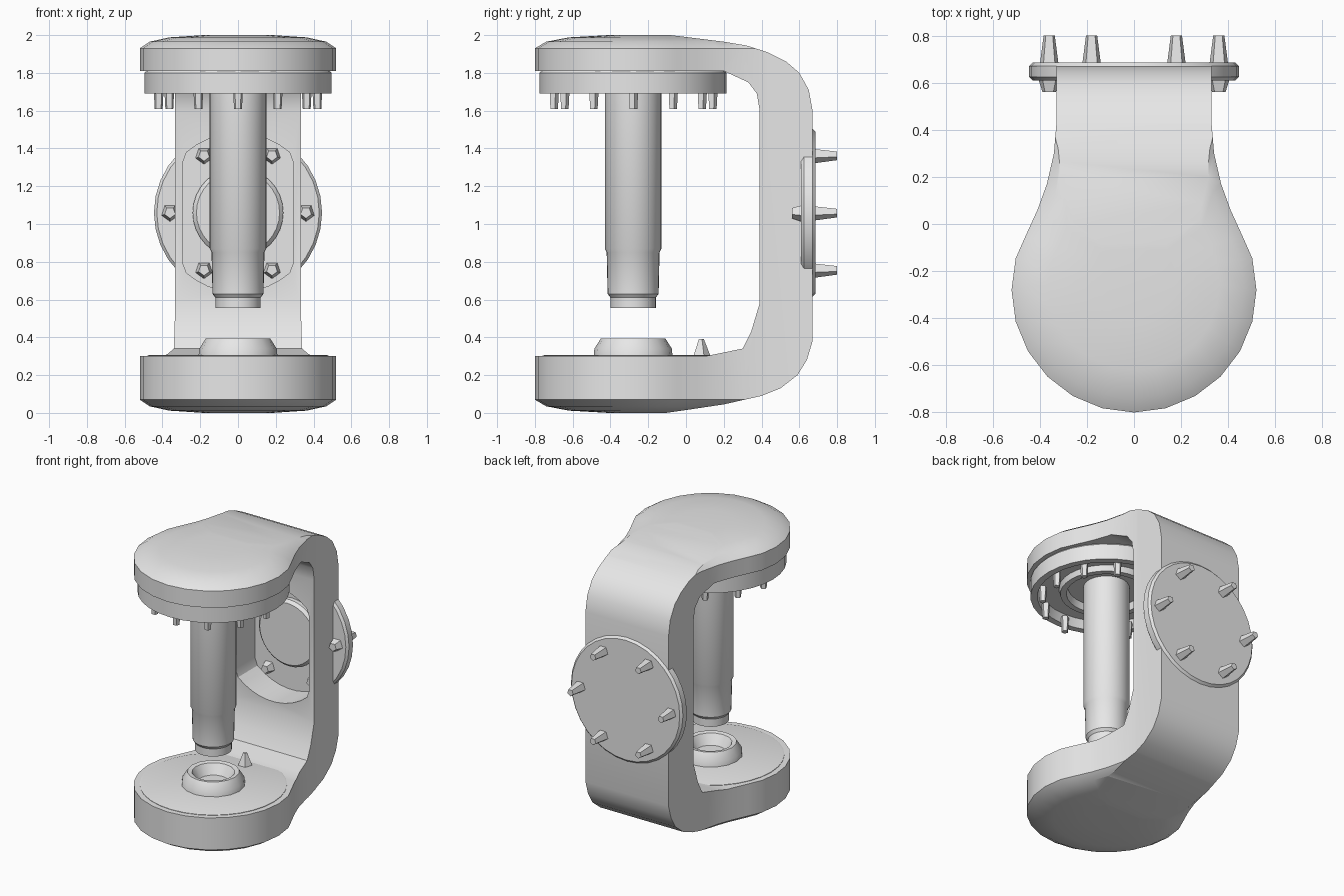
import bpy, bmesh, math
from mathutils import Matrix, Vector

cube = bpy.data.objects.get("Cube")
if cube:
    bpy.data.objects.remove(cube, do_unlink=True)

grey = bpy.data.materials.new("plain grey")
grey.use_nodes = True
colour = (0.8, 0.8, 0.8, 1)
grey.diffuse_color = colour
grey.node_tree.nodes["Principled BSDF"].inputs["Base Color"].default_value = colour

AXIS_Y = -0.28     # plunger and head axis
WHEEL_Z = 1.06     # height of the rear wheel
SINK = Matrix.Rotation(-math.pi / 2, 4, 'X')   # turns +z to +y


def finish(name, bm, matrix=None):
    if matrix:
        bm.transform(matrix)
    bmesh.ops.recalc_face_normals(bm, faces=bm.faces)
    mesh = bpy.data.meshes.new(name)
    bm.to_mesh(mesh)
    bm.free()
    mesh.materials.append(grey)
    obj = bpy.data.objects.new(name, mesh)
    bpy.context.scene.collection.objects.link(obj)
    return obj


def smooth(obj, angle=32):
    bpy.ops.object.select_all(action='DESELECT')
    obj.select_set(True)
    bpy.context.view_layer.objects.active = obj
    bpy.ops.object.shade_smooth_by_angle(angle=math.radians(angle))


def loft(name, rings, matrix=None):
    """Skin a stack of equal-length closed rings and cap both ends."""
    bm = bmesh.new()
    rows = [[bm.verts.new(p) for p in ring] for ring in rings]
    n = len(rows[0])
    for a, b in zip(rows, rows[1:]):
        for i in range(n):
            j = (i + 1) % n
            bm.faces.new((a[i], a[j], b[j], b[i]))
    bm.faces.new(rows[0])
    bm.faces.new(rows[-1])
    return finish(name, bm, matrix)


def lathe(name, profile, matrix, sides=32):
    def ring(r, z):
        return [(r * math.cos(math.tau * i / sides),
                 r * math.sin(math.tau * i / sides), z) for i in range(sides)]
    obj = loft(name, [ring(r, z) for r, z in profile], matrix)
    smooth(obj)
    return obj


def boolean(target, cutter, operation):
    mod = target.modifiers.new(operation.lower(), 'BOOLEAN')
    mod.operation = operation
    mod.solver = 'EXACT'
    mod.object = cutter
    bpy.context.view_layer.objects.active = target
    bpy.ops.object.modifier_apply(modifier=mod.name)
    bpy.data.objects.remove(cutter, do_unlink=True)


# C-shaped frame: side profile as (y, z)
upper = [(-0.8, 2.02), (-0.25, 2.02), (0, 1.99), (0.2, 1.965), (0.32, 1.945),
         (0.43, 1.91), (0.53, 1.86), (0.6, 1.8), (0.65, 1.71), (0.67, 1.6)]
lower = [(0.67, 0.38), (0.64, 0.28), (0.59, 0.2), (0.5, 0.13), (0.4, 0.09),
         (0.2, 0.045), (0, 0.015), (-0.25, -0.02), (-0.8, -0.02)]
inner = [(-0.8, 0.3), (0.1, 0.3), (0.3, 0.34), (0.345, 0.43), (0.39, 0.58),
         (0.39, 1.6), (0.375, 1.69), (0.33, 1.75), (0.2, 1.81), (-0.8, 1.81)]
side = upper + lower + inner
frame = loft("frame", [[(x, y, z) for y, z in side] for x in (-0.7, 0.7)])

# Plan outline: round head running into a narrower column
half = [(0.52 * math.sin(math.radians(a)), AXIS_Y - 0.52 * math.cos(math.radians(a)))
        for a in range(0, 106, 15)]
half += [(0.46, -0.05), (0.41, 0.06), (0.37, 0.17), (0.34, 0.3), (0.33, 0.42), (0.33, 0.72)]
outline = half + [(-x, y) for x, y in reversed(half[1:])]
layers = [(0, 0.35), (0.012, 0.7), (0.035, 0.9), (0.07, 1)]
layers += [(2 - z, s) for z, s in reversed(layers)]
plan = loft("plan_cutter", [[(x * s, (y + 0.2) * s - 0.2, z) for x, y in outline]
                            for z, s in layers])
boolean(frame, plan, 'INTERSECT')

# Round recess in the column front, kept inside its side walls
hollow = []
for y in (0.2, 0.64):
    ring = []
    for i in range(40):
        a = math.tau * (i + 0.5) / 40
        ring.append((max(-0.29, min(0.29, 0.42 * math.cos(a))), y,
                     WHEEL_Z + 0.42 * math.sin(a)))
    hollow.append(ring)
boolean(frame, loft("recess_cutter", hollow), 'DIFFERENCE')
smooth(frame)

# Rear wheel with a raised hub inside the recess
wheel = Matrix.Translation((0, 0, WHEEL_Z)) @ SINK
lathe("rear_wheel", [(0.43, 0.61), (0.445, 0.625), (0.445, 0.67), (0.43, 0.685)], wheel)
lathe("wheel_hub", [(0.22, 0.56), (0.24, 0.58), (0.24, 0.63)], wheel)


def stud(name, location, r1, r2, depth, axis=None, sides=5):
    bm = bmesh.new()
    bmesh.ops.create_cone(bm, cap_ends=True, segments=sides,
                          radius1=r1, radius2=r2, depth=depth)
    return finish(name, bm, Matrix.Translation(location) @ (axis or Matrix()))


# Six studs through the wheel
for i in range(6):
    a = math.tau * i / 6
    x, z = 0.36 * math.cos(a), WHEEL_Z + 0.35 * math.sin(a)
    stud("wheel_stud", (x, 0.738, z), 0.042, 0.025, 0.124, SINK)
    stud("wheel_stud_head", (x, 0.59, z), 0.03, 0.05, 0.06, SINK)

# Stepped collar under the head, open from below
axis = Matrix.Translation((0, AXIS_Y, 0))
collar = [(0.47, 1.83), (0.495, 1.8), (0.495, 1.69), (0.45, 1.69), (0.43, 1.75),
          (0.31, 1.75), (0.3, 1.71), (0.26, 1.71), (0.25, 1.76), (0.1, 1.76)]
lathe("collar", collar, axis)
for i in range(12):
    a = math.tau * i / 12
    stud("collar_pin", (0.42 * math.cos(a), AXIS_Y + 0.42 * math.sin(a), 1.665),
         0.022, 0.028, 0.11)

# Plunger
lathe("plunger", [(0.15, 1.78), (0.15, 0.87), (0.14, 0.85), (0.135, 0.63),
                  (0.12, 0.61), (0.12, 0.555)], axis)

# Base plate, cup and small peg
lathe("base_plate", [(0.48, 0.28), (0.48, 0.303), (0.47, 0.306)], axis)
lathe("base_cup", [(0.21, 0.29), (0.205, 0.34), (0.17, 0.395), (0.14, 0.39),
                   (0.1, 0.32)], axis, 16)
stud("base_peg", (0, 0.08, 0.345), 0.05, 0.015, 0.09)
